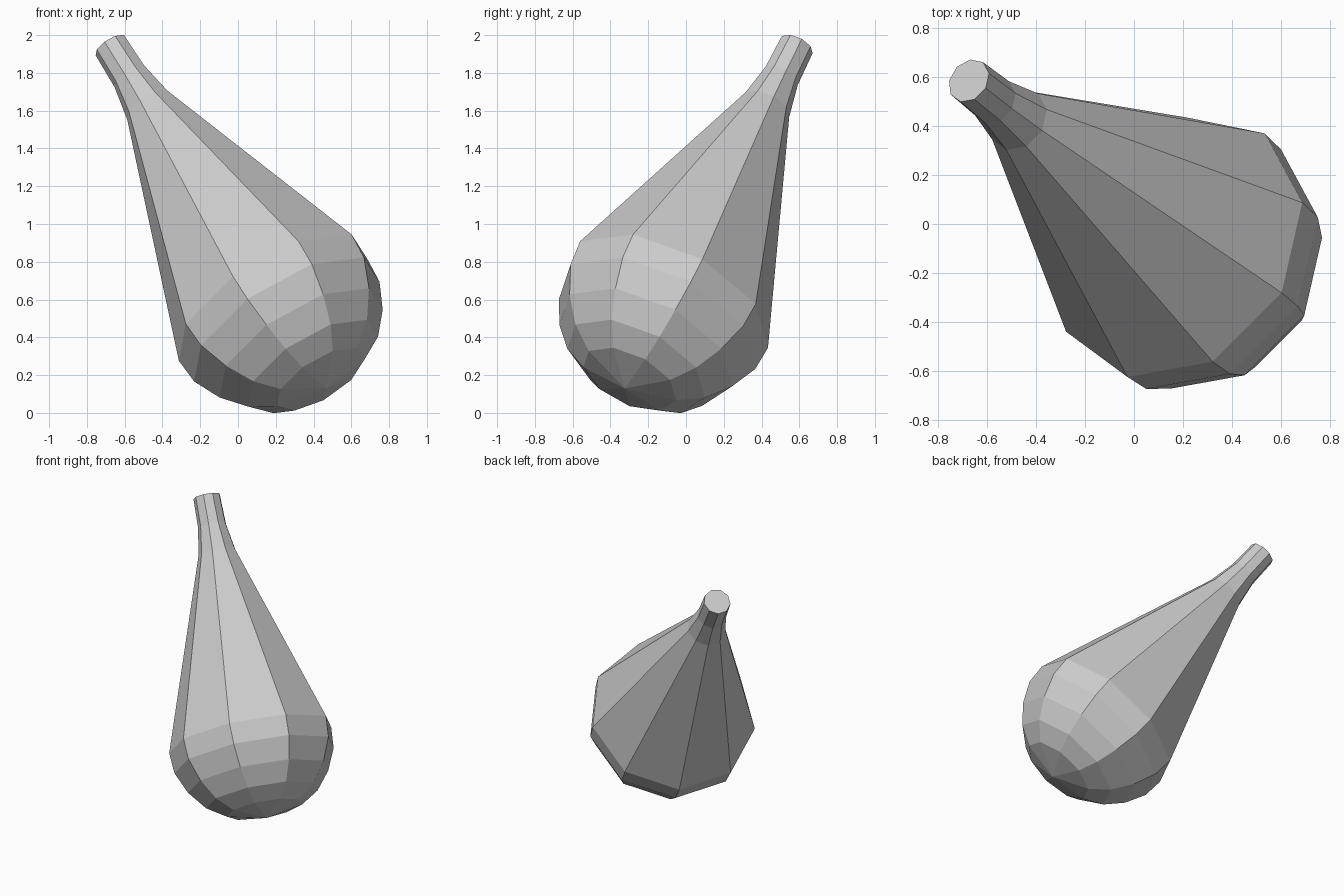
import bpy, bmesh, math
from mathutils import Vector

if "Cube" in bpy.data.objects:
    bpy.data.objects.remove(bpy.data.objects["Cube"])

SIDES = 9
# (distance along the axis from the widest ring, radius), neck to bulb
PROFILE = [(-1.74, 0.095), (-1.528, 0.10), (-1.33, 0.135), (0.0, 0.583),
           (0.148, 0.573), (0.304, 0.504), (0.436, 0.401), (0.523, 0.27)]
TIP = 0.587

# Tilted axis of the body, pointing towards the round end
center = Vector((0.18, -0.095, 0.587))
axis = Vector((0.49, -0.39, -0.779)).normalized()
u = Vector((0.60, 0.80, -0.01))
u = (u - axis * u.dot(axis)).normalized()
v = axis.cross(u)

bm = bmesh.new()


def ring(t, r):
    verts = []
    for i in range(SIDES):
        a = 2 * math.pi * i / SIDES
        verts.append(bm.verts.new(center + axis * t + r * (math.cos(a) * u + math.sin(a) * v)))
    return verts


# Nine-sided body: narrow neck flaring into a round bulb
rings = [ring(t, r) for t, r in PROFILE]
for a, b in zip(rings, rings[1:]):
    for i in range(SIDES):
        j = (i + 1) % SIDES
        bm.faces.new((a[i], a[j], b[j], b[i]))

# Flat neck end and fan at the round end
bm.faces.new(rings[0])
tip = bm.verts.new(center + axis * TIP)
for i in range(SIDES):
    bm.faces.new((rings[-1][i], rings[-1][(i + 1) % SIDES], tip))

bmesh.ops.recalc_face_normals(bm, faces=bm.faces[:])
mesh = bpy.data.meshes.new("bulb_body")
bm.to_mesh(mesh)
bm.free()
bpy.context.collection.objects.link(bpy.data.objects.new("bulb_body", mesh))
